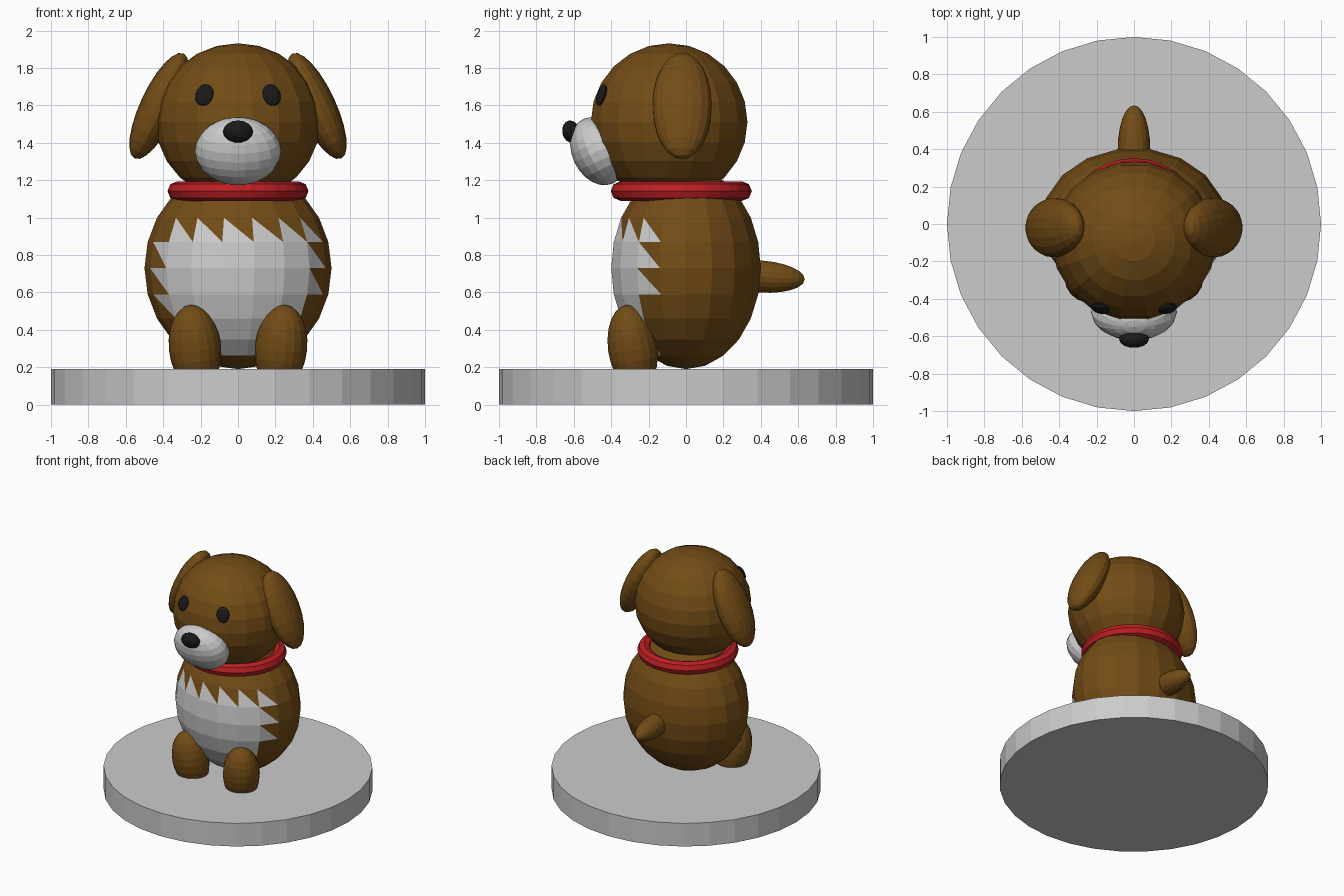
import bpy, bmesh
from math import radians, degrees, sin, cos, pi, atan2, asin, floor
from mathutils import Matrix, Euler, Vector

if "Cube" in bpy.data.objects:
    bpy.data.objects.remove(bpy.data.objects["Cube"])


def material(name, rgb):
    m = bpy.data.materials.new(name)
    m.diffuse_color = (*rgb, 1)
    m.use_nodes = True
    m.node_tree.nodes["Principled BSDF"].inputs["Base Color"].default_value = m.diffuse_color
    return m


BROWN = material("brown_fur", (0.17, 0.072, 0.008))
LIGHT = material("light_fur", (0.8, 0.8, 0.8))
RED = material("red_collar", (0.5, 0.014, 0.017))
BLACK = material("black", (0.01, 0.01, 0.01))


def sphere_mesh(segs, rings):
    # unit sphere: a half circle spun about z, with a vertex on the x axis
    bm = bmesh.new()
    prof = [bm.verts.new((sin(pi * i / rings), 0, cos(pi * i / rings)))
            for i in range(rings + 1)]
    edges = [bm.edges.new(p) for p in zip(prof, prof[1:])]
    bmesh.ops.spin(bm, geom=prof + edges, cent=(0, 0, 0), axis=(0, 0, 1),
                   angle=2 * pi, steps=segs)
    bmesh.ops.remove_doubles(bm, verts=bm.verts[:], dist=1e-4)
    bmesh.ops.recalc_face_normals(bm, faces=bm.faces[:])
    return bm


def ball(name, centre, radii, rot=(0, 0, 0), mats=(), segs=18, rings=12, bm=None):
    bm = bm or sphere_mesh(segs, rings)
    r = Euler([radians(a) for a in rot]).to_matrix().to_4x4()
    bm.transform(Matrix.Translation(centre) @ r @ Matrix.Diagonal((*radii, 1)))
    me = bpy.data.meshes.new(name)
    bm.to_mesh(me)
    bm.free()
    for m in mats:
        me.materials.append(m)
    ob = bpy.data.objects.new(name, me)
    bpy.context.collection.objects.link(ob)
    return ob


# Round base
bpy.ops.mesh.primitive_cylinder_add(vertices=32, radius=1, depth=0.19,
                                    location=(0, 0, 0.095))
bpy.context.object.name = "base"


# Body with a jagged light chest patch
def azimuth(co):
    return degrees(atan2(co.x, -co.y))


bm = sphere_mesh(18, 12)
for f in bm.faces[:]:
    c = f.calc_center_median()
    col = round(azimuth(c) / 20)
    row = floor(degrees(asin(c.z / c.length)) / 15)
    lower = (row == 1 and -2 <= col <= 3) or (col == 3 and row in (0, -1))
    upper = col == -3 and row in (0, -1, -2)
    if abs(col) <= 2 and -4 <= row <= 0:
        f.material_index = 1
    elif lower or upper:
        vs = sorted(f.verts, key=lambda v: v.co.z)
        bl, br = sorted(vs[:2], key=lambda v: azimuth(v.co))
        tl, tr = sorted(vs[2:], key=lambda v: azimuth(v.co))
        other = bmesh.utils.face_split(f, tl, br)[0]
        for t in (f, other):
            if (bl if lower else tr) in t.verts[:]:
                t.material_index = 1
ball("body", (0, 0, 0.73), (0.5, 0.406, 0.54), mats=(BROWN, LIGHT), bm=bm)

# Head, muzzle and nose
ball("head", (0, -0.09, 1.512), (0.44, 0.425, 0.42), mats=(BROWN,))
ball("muzzle", (0, -0.47, 1.355), (0.23, 0.142, 0.19), (25, 0, 0), segs=18, rings=12)
ball("nose", (0, -0.615, 1.46), (0.08, 0.048, 0.06), (10, 0, 0), (BLACK,), 14, 8)

# Collar
bpy.ops.mesh.primitive_torus_add(major_segments=32, minor_segments=8,
                                 major_radius=0.325, minor_radius=0.052,
                                 location=(0, -0.025, 1.142))
bpy.context.object.name = "collar"
bpy.context.object.data.materials.append(RED)

# Paired parts
for side, s in (("left", -1), ("right", 1)):
    ball(side + "_eye", (s * 0.18, -0.452, 1.655), (0.05, 0.022, 0.06),
         (-18, s * -10, s * 20), (BLACK,), 14, 8)
    ball(side + "_ear", (s * 0.422, -0.02, 1.597), (0.1, 0.16, 0.31),
         (0, s * -25, 0), (BROWN,))
    ball(side + "_front_paw", (s * 0.23, -0.285, 0.305), (0.14, 0.134, 0.232),
         (8, s * 6, 0), (BROWN,))

# Tail
ball("tail", (0, 0.4, 0.685), (0.087, 0.087, 0.235), (-94, 0, 0), (BROWN,))
